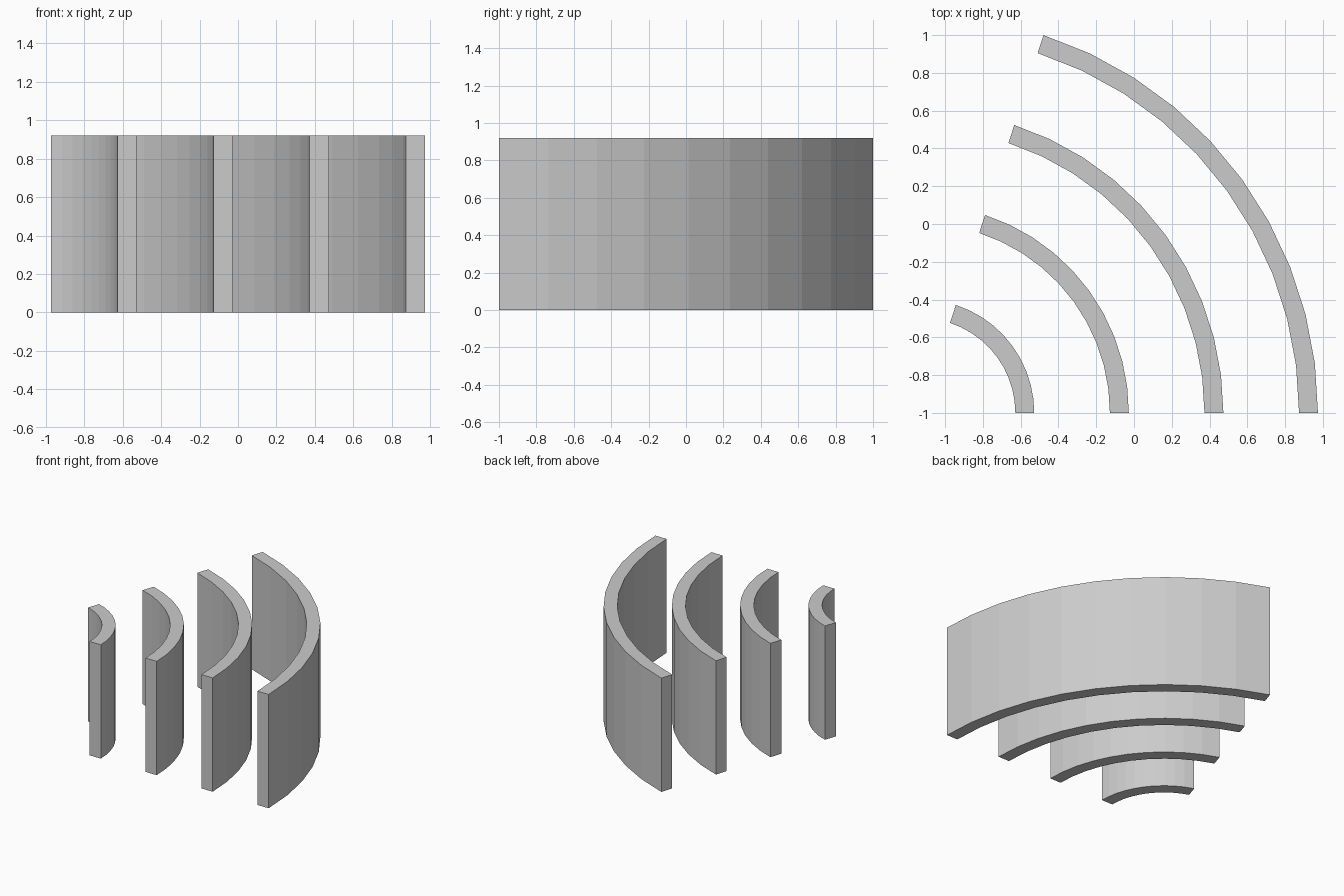
import bpy, bmesh
from math import sin, cos, radians

if "Cube" in bpy.data.objects:
    bpy.data.objects.remove(bpy.data.objects["Cube"])

CX, CY = -1.129, -1.0      # shared centre of all arcs
HEIGHT, SWEEP, SEGS = 0.921, 72, 10
S = 1.0014


def arc_wall(name, r_in, r_out):
    bm = bmesh.new()
    rows = []
    for i in range(SEGS + 1):
        a = radians(SWEEP * i / SEGS)
        rows.append([bm.verts.new((CX + r * cos(a), CY + r * sin(a), z))
                     for r, z in ((r_in, 0), (r_out, 0), (r_out, HEIGHT), (r_in, HEIGHT))])
    # four long sides, then the two end caps
    for p, q in zip(rows, rows[1:]):
        for k in range(4):
            n = (k + 1) % 4
            bm.faces.new((p[k], p[n], q[n], q[k]))
    bm.faces.new(rows[0])
    bm.faces.new(rows[-1])
    bmesh.ops.recalc_face_normals(bm, faces=bm.faces)
    mesh = bpy.data.meshes.new(name)
    bm.to_mesh(mesh)
    bm.free()
    bpy.context.collection.objects.link(bpy.data.objects.new(name, mesh))


# four concentric curved walls
for i in range(4):
    r = 0.5 + 0.5 * i
    arc_wall(f"curved_wall_{i + 1}", r * S, (r + 0.1) * S)
